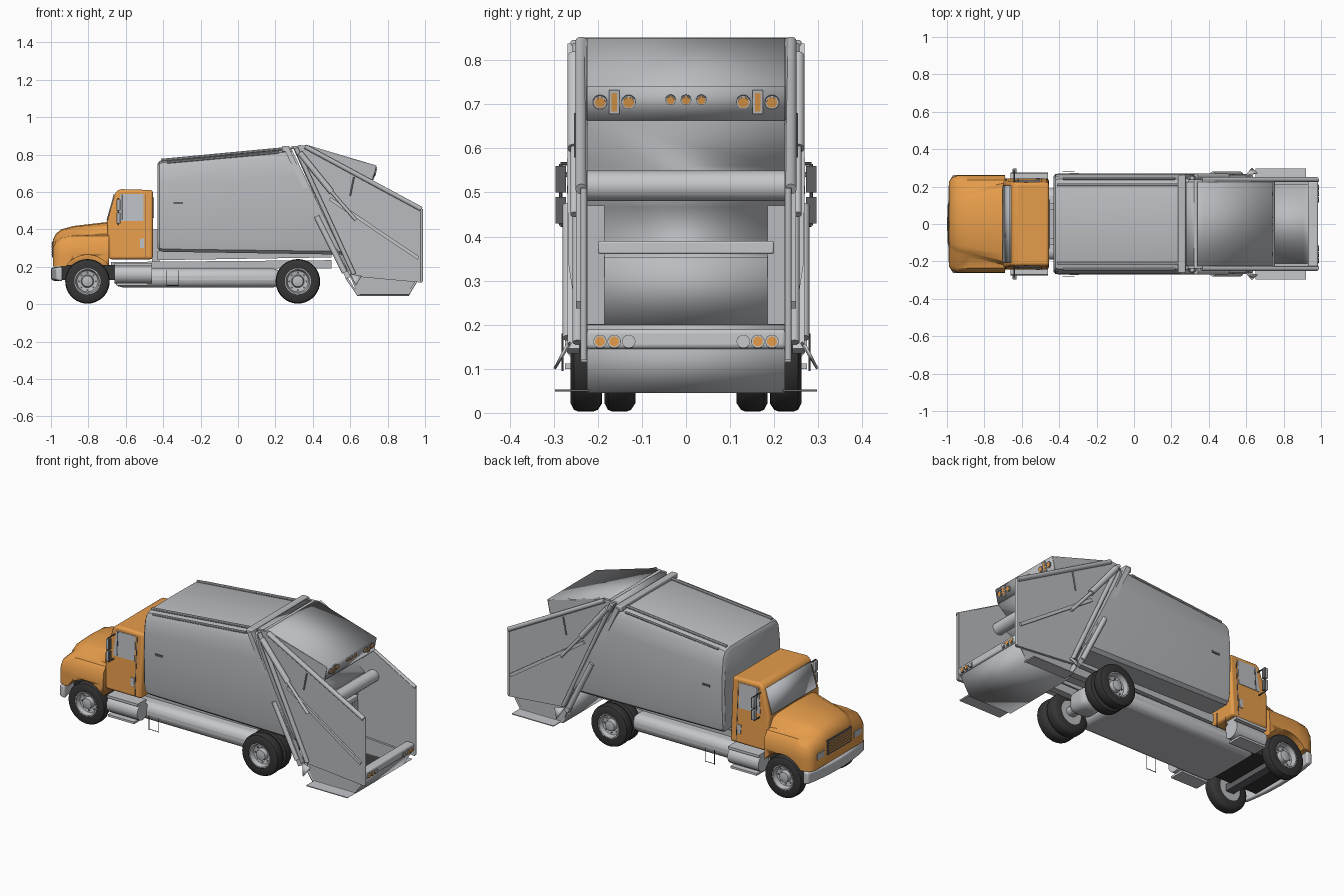
import bpy, bmesh, math
from mathutils import Vector

if "Cube" in bpy.data.objects:
    bpy.data.objects.remove(bpy.data.objects["Cube"])


def material(name, r, g, b):
    m = bpy.data.materials.new(name)
    m.diffuse_color = (r, g, b, 1)
    m.use_nodes = True
    m.node_tree.nodes["Principled BSDF"].inputs["Base Color"].default_value = (r, g, b, 1)
    return m


ORANGE = material("orange paint", 0.79, 0.335, 0.07)
GREY = material("body grey", 0.49, 0.50, 0.52)
LIGHT = material("light metal", 0.56, 0.57, 0.59)
GLASS = material("window glass", 0.50, 0.52, 0.55)
DARK = material("dark steel", 0.12, 0.12, 0.13)
RUBBER = material("tyre rubber", 0.035, 0.035, 0.035)


def build(name, verts, faces, mat, bevel=0, solid=0):
    bm = bmesh.new()
    vs = [bm.verts.new(v) for v in verts]
    for f in faces:
        bm.faces.new([vs[i] for i in f])
    bmesh.ops.recalc_face_normals(bm, faces=bm.faces)
    me = bpy.data.meshes.new(name)
    bm.to_mesh(me)
    bm.free()
    me.materials.append(mat)
    ob = bpy.data.objects.new(name, me)
    bpy.context.collection.objects.link(ob)
    if solid:
        mod = ob.modifiers.new("thickness", 'SOLIDIFY')
        mod.thickness, mod.offset = solid, 0
    if bevel:
        mod = ob.modifiers.new("bevel", 'BEVEL')
        mod.width, mod.segments, mod.limit_method = bevel, 3, 'ANGLE'
    bpy.ops.object.select_all(action='DESELECT')
    bpy.context.view_layer.objects.active = ob
    ob.select_set(True)
    bpy.ops.object.shade_smooth_by_angle(angle=math.radians(35))
    return ob


def loft(name, rings, mat, loop=False, **kw):
    """Closed rings joined in order, then capped, or looped back to the first."""
    n, k = len(rings[0]), len(rings)
    faces = [(r * n + i, r * n + (i + 1) % n, (r + 1) % k * n + (i + 1) % n, (r + 1) % k * n + i)
             for r in range(k if loop else k - 1) for i in range(n)]
    if not loop:
        faces += [tuple(range(n)), tuple(range((k - 1) * n, k * n))]
    return build(name, [v for r in rings for v in r], faces, mat, **kw)


def prism(name, prof, y0, y1, mat, taper=0, **kw):
    """Side profile (x, z) extruded across y, narrowing with height."""
    return loft(name, [[(x, y * (1 - taper * (z - 0.24)), z) for x, z in prof]
                       for y in (y0, y1)], mat, **kw)


def box(name, x0, x1, y0, y1, z0, z1, mat, **kw):
    return prism(name, [(x0, z0), (x1, z0), (x1, z1), (x0, z1)], y0, y1, mat, **kw)


def sheet(name, path, w, mat, thick=0.012):
    verts = [(x, s * w, z) for x, z in path for s in (-1, 1)]
    faces = [(2 * i, 2 * i + 1, 2 * i + 3, 2 * i + 2) for i in range(len(path) - 1)]
    return build(name, verts, faces, mat, solid=thick)


def rod(name, p, q, r, mat, sides=16):
    p, q = Vector(p), Vector(q)
    rot = (q - p).to_track_quat('Z', 'Y')
    ring = [rot @ Vector((r * math.cos(a), r * math.sin(a), 0))
            for a in (math.tau * (i + 0.5) / sides for i in range(sides))]
    return loft(name, [[p + v for v in ring], [q + v for v in ring]], mat)


def lathe(name, prof, x, y, z, side, mat, loop, seg=36):
    """Profile (radius, outward offset) spun about the y axis."""
    return loft(name, [[(x + r * math.cos(math.tau * i / seg), y + side * o,
                         z + r * math.sin(math.tau * i / seg)) for i in range(seg)]
                       for r, o in prof], mat, loop)


def both(half):
    return half + [(-y, z) for y, z in reversed(half) if y]


# packer body: bulging section, slanted rear
section = both([(0, 1), (0.20, 0.995), (0.24, 0.97), (0.257, 0.91), (0.267, 0.75),
                (0.27, 0.5), (0.266, 0.12), (0.258, 0.03), (0.24, 0)])
rings = []
for xb, xt, zb, zt, s in [(-0.43, -0.43, 0.30, 0.75, 0.95), (-0.42, -0.42, 0.285, 0.765, 0.99),
                          (-0.40, -0.40, 0.28, 0.772, 1), (0.56, 0.285, 0.265, 0.833, 1)]:
    rings.append([(xb + (xt - xb) * f, y * s, zb + (zt - zb) * f) for y, f in section])
loft("packer_body", rings, GREY)

# chassis
box("chassis_belly", -0.66, 0.23, -0.19, 0.19, 0.09, 0.19, LIGHT, bevel=0.04)
box("rear_axle", 0.29, 0.35, -0.2, 0.2, 0.10, 0.15, GREY, bevel=0.02)
box("axle_housing", 0.25, 0.39, -0.07, 0.07, 0.07, 0.19, GREY, bevel=0.04)
box("front_axle", -0.83, -0.78, -0.2, 0.2, 0.10, 0.14, DARK)
box("engine_pan", -0.95, -0.62, -0.16, 0.16, 0.13, 0.21, RUBBER)
box("body_gap_mount", -0.46, -0.42, -0.08, 0.08, 0.22, 0.40, GREY)

# cab and bonnet
cab = [(-0.69, 0.24), (-0.455, 0.24), (-0.455, 0.61), (-0.635, 0.615), (-0.656, 0.597), (-0.70, 0.44)]
prism("cab", cab, -0.245, 0.245, ORANGE, taper=0.25, bevel=0.015)
sheet("windscreen", [(-0.699, 0.446), (-0.660, 0.587)], 0.205, GLASS, 0.009)
box("rear_window", -0.456, -0.450, -0.13, 0.13, 0.46, 0.57, GLASS)
rings = []
for x, zt, w, s in [(-0.99, 0.345, 0.12, 0.86), (-0.975, 0.375, 0.13, 0.95), (-0.945, 0.40, 0.14, 1),
                    (-0.88, 0.418, 0.155, 1), (-0.69, 0.44, 0.20, 1)]:
    zf = min(zt - 0.035, 0.375)
    sec = both([(0, zt), (w * 0.8, zt - 0.005), (w, zt - 0.02), (w + 0.02, zf), (0.235, zf - 0.01),
                (0.258, zf - 0.04), (0.262, 0.27), (0.262, 0.20)])
    rings.append([(x, y * s, z) for y, z in sec])
bonnet = loft("bonnet", rings, ORANGE)

# wheel arches cut into the bonnet
for s in (-1, 1):
    cutter = rod("arch_cutter", (-0.805, s * 0.13, 0.125), (-0.805, s * 0.32, 0.125), 0.138, DARK, 40)
    cutter.hide_render = True
    mod = bonnet.modifiers.new("arch", 'BOOLEAN')
    mod.operation, mod.object, mod.solver = 'DIFFERENCE', cutter, 'EXACT'
    bpy.context.view_layer.update()
    cut = bonnet.evaluated_get(bpy.context.evaluated_depsgraph_get())
    bonnet.data = bpy.data.meshes.new_from_object(cut)
    bonnet.modifiers.clear()
    bpy.data.objects.remove(cutter)

# nose details
box("grille", -0.995, -0.985, -0.11, 0.11, 0.25, 0.335, DARK)
for i in range(5):
    z = 0.262 + i * 0.014
    box("grille_bar", -0.998, -0.99, -0.105, 0.105, z, z + 0.006, ORANGE)
loft("front_bumper", [[(x + y * y * 0.4, y, z) for x, z in
                       ((-1.0, 0.13), (-0.965, 0.12), (-0.965, 0.20), (-1.0, 0.195))]
                      for y in (-0.262, -0.2, -0.1, 0, 0.1, 0.2, 0.262)], LIGHT, bevel=0.01)

# tailgate hopper: hood, packing blade, floor, sill
sheet("hopper_hood", [(0.28, 0.835), (0.37, 0.845), (0.735, 0.738), (0.718, 0.665)], 0.225, GREY)
sheet("packing_blade", [(0.718, 0.665), (0.60, 0.56), (0.66, 0.52), (0.56, 0.47), (0.57, 0.36),
                        (0.61, 0.35), (0.58, 0.20)], 0.225, GREY)
sheet("hopper_floor", [(0.97, 0.15), (0.91, 0.05), (0.64, 0.05), (0.58, 0.14), (0.58, 0.22)], 0.225, GREY)
box("rear_sill", 0.93, 0.985, -0.228, 0.228, 0.145, 0.19, LIGHT, bevel=0.01)
rod("hopper_crossbar", (0.72, -0.225, 0.515), (0.72, 0.225, 0.515), 0.035, LIGHT)
rod("hood_crossbar", (0.33, -0.23, 0.842), (0.33, 0.23, 0.842), 0.01, LIGHT)
box("body_rear_crossbar", 0.235, 0.275, -0.262, 0.262, 0.815, 0.846, GREY, bevel=0.006)
box("blade_crossbar", 0.60, 0.64, -0.2, 0.2, 0.36, 0.39, LIGHT, bevel=0.005)


def lamp(name, x, y, z, r, mat, tilt=0.0):
    """Round lamp: dark seat, pale ring and lens, leaning with the panel."""
    for kind, k, out, m in (("seat", 1.1, 0.001, DARK), ("ring", 1, 0.003, LIGHT), ("lens", 0.8, 0.005, mat)):
        rod(f"{name}_{kind}", (x - 0.006, y, z + 0.006 * tilt), (x + out, y, z - out * tilt), k * r, m, 20)


HOOD_TILT = 0.23
for y in (-0.035, 0, 0.035):
    lamp("marker_lamp", 0.735, y, 0.71, 0.011, ORANGE, HOOD_TILT)

plate = [(0.29, 0.845), (0.37, 0.85), (0.985, 0.51), (0.985, 0.115), (0.60, 0.15)]
hood_cheek = [(0.36, 0.845), (0.735, 0.738), (0.718, 0.665), (0.66, 0.66)]
tyre = [(0.068, 0), (0.10, 0), (0.115, 0.01), (0.119, 0.02), (0.119, 0.052), (0.115, 0.062),
        (0.10, 0.07), (0.070, 0.068)]
rim = [(0.071, 0.005), (0.071, 0.066), (0.064, 0.066), (0.056, 0.04), (0.034, 0.035), (0.029, 0.058), (0.015, 0.062)]

# everything that repeats on both flanks
for s in (-1, 1):
    side = "left" if s > 0 else "right"

    def bar(name, a, b, y, r, mat=GREY, sides=16):
        rod(side + "_" + name, (a[0], s * y, a[1]), (b[0], s * y, b[1]), r, mat, sides)

    def part(name, prof, y0, y1, mat, **kw):
        prism(side + "_" + name, prof, s * y0, s * y1, mat, **kw)

    # wheels
    for name, x, y in (("front", -0.805, 0.19), ("rear_inner", 0.32, 0.115), ("rear_outer", 0.32, 0.192)):
        lathe(f"{side}_{name}_tyre", tyre, x, s * y, 0.122, s, RUBBER, True)
        lathe(f"{side}_{name}_rim", rim, x, s * y, 0.122, s, GREY, False)
        for i in range(8):
            a = math.tau * i / 8
            px, pz = x + 0.046 * math.cos(a), 0.122 + 0.046 * math.sin(a)
            rod(f"{side}_{name}_rim_hole", (px, s * (y + 0.03), pz), (px, s * (y + 0.0395), pz), 0.006, DARK, 8)
    # chassis rails, tank, cab steps and hanging ladder
    part("frame_rail", [(-0.68, 0.19), (0.5, 0.19), (0.5, 0.235), (-0.68, 0.225)], 0.07, 0.11, GREY)
    part("subframe", [(-0.43, 0.235), (0.5, 0.25), (0.5, 0.28), (-0.43, 0.285)], 0.08, 0.12, GREY)
    bar("fuel_tank", (-0.66, 0.16), (-0.46, 0.16), 0.225, 0.05, LIGHT, 20)
    part("cab_step", [(-0.66, 0.205), (-0.46, 0.205), (-0.46, 0.22), (-0.66, 0.22)], 0.19, 0.27, LIGHT)
    part("lower_step", [(-0.65, 0.10), (-0.48, 0.10), (-0.48, 0.112), (-0.65, 0.112)], 0.19, 0.275, LIGHT)
    for a, b in (((-0.38, 0.18), (-0.38, 0.095)), ((-0.32, 0.18), (-0.32, 0.095)), ((-0.38, 0.1), (-0.32, 0.1))):
        bar("ladder_wire", a, b, 0.28, 0.002, DARK, 6)
    # door details
    part("side_window", [(-0.645, 0.445), (-0.505, 0.445), (-0.505, 0.588), (-0.628, 0.588)], 0.242, 0.248, GLASS, taper=0.25)
    part("window_post", [(-0.622, 0.45), (-0.616, 0.45), (-0.616, 0.585), (-0.622, 0.585)], 0.244, 0.25, DARK, taper=0.25)
    part("door_seam", [(-0.498, 0.25), (-0.494, 0.25), (-0.494, 0.59), (-0.498, 0.59)], 0.242, 0.247, DARK, taper=0.25)
    part("door_handle", [(-0.525, 0.30), (-0.503, 0.30), (-0.503, 0.35), (-0.525, 0.35)], 0.24, 0.249, GLASS, taper=0.25)
    for z0, z1 in ((0.43, 0.49), (0.50, 0.56)):
        part("mirror", [(-0.65, z0), (-0.632, z0), (-0.632, z1), (-0.65, z1)], 0.272, 0.296, GREY, bevel=0.004)
        part("mirror_face", [(-0.634, z0), (-0.628, z0), (-0.628, z1), (-0.634, z1)], 0.272, 0.296, DARK)
    for z in (0.425, 0.565):
        rod(side + "_mirror_arm", (-0.64, s * 0.22, z), (-0.64, s * 0.285, z), 0.004, DARK, 8)
    bar("mirror_post", (-0.64, 0.425), (-0.64, 0.565), 0.284, 0.004, DARK, 8)
    box(side + "_headlamp", -0.993, -0.98, s * 0.14, s * 0.205, 0.255, 0.29, GLASS)
    # roof rails and body marker plates
    bar("roof_rail", (-0.41, 0.770), (0.24, 0.831), 0.21, 0.008, GREY, 8)
    bar("lower_roof_rail", (-0.38, 0.758), (0.22, 0.812), 0.243, 0.007, GREY, 8)
    part("side_marker", [(-0.345, 0.535), (-0.295, 0.535), (-0.295, 0.547), (-0.345, 0.547)], 0.265, 0.274, DARK)
    # tailgate flanks, frame bars and rams
    part("hopper_plate", plate, 0.224, 0.238, GREY)
    part("hood_cheek", hood_cheek, 0.216, 0.227, GREY)
    bar("hopper_edge", (0.36, 0.842), (0.98, 0.508), 0.238, 0.013)
    bar("hopper_rear_edge", (0.982, 0.51), (0.982, 0.12), 0.232, 0.008)
    bar("tailgate_post", (0.26, 0.832), (0.59, 0.14), 0.255, 0.019, LIGHT, 4)
    bar("tailgate_hinge_bar", (0.31, 0.835), (0.62, 0.16), 0.246, 0.012)
    bar("upper_ram", (0.33, 0.81), (0.50, 0.60), 0.253, 0.016, LIGHT)
    bar("ram_shaft", (0.50, 0.60), (0.63, 0.45), 0.253, 0.009, LIGHT)
    bar("flank_rib", (0.49, 0.565), (0.965, 0.245), 0.24, 0.013, LIGHT, 4)
    bar("lower_ram", (0.42, 0.47), (0.57, 0.17), 0.265, 0.015, LIGHT)
    bar("grab_rail", (0.60, 0.58), (0.62, 0.68), 0.25, 0.004, GREY, 8)
    part("blade_flange", [(0.585, 0.2), (0.62, 0.2), (0.62, 0.47), (0.585, 0.47)], 0.185, 0.224, GREY)
    # riding steps beside the hopper
    part("riding_step", [(0.65, 0.048), (0.915, 0.048), (0.92, 0.053), (0.65, 0.053)], 0.22, 0.297, LIGHT)
    build(side + "_step_guard", [(0.60, s * 0.262, 0.16), (0.63, s * 0.298, 0.10), (0.66, s * 0.272, 0.15)],
          [(0, 1, 2)], LIGHT, solid=0.006)
    part("belly_cheek", [(0.60, 0.15), (0.64, 0.05), (0.91, 0.05), (0.95, 0.13)], 0.212, 0.224, GREY)
    # rear lamps
    for y in (0.13, 0.195):
        lamp(side + "_hood_lamp", 0.734, s * y, 0.705, 0.015, ORANGE, HOOD_TILT)
    for name, y0, y1, z0, z1, out, m in (("rim", 0.151, 0.175, 0.678, 0.732, 0.003, LIGHT),
                                         ("lens", 0.157, 0.169, 0.684, 0.726, 0.005, ORANGE)):
        x0, x1 = (0.734 + HOOD_TILT * (z - 0.705) + out for z in (z0, z1))
        part("tall_lamp_" + name, [(x0 - 0.01, z0), (x0, z0), (x1, z1), (x1 - 0.01, z1)], y0, y1, m)
    for y, m in ((0.13, LIGHT), (0.163, ORANGE), (0.195, ORANGE)):
        lamp(side + "_sill_lamp", 0.985, s * y, 0.162, 0.014, m)
